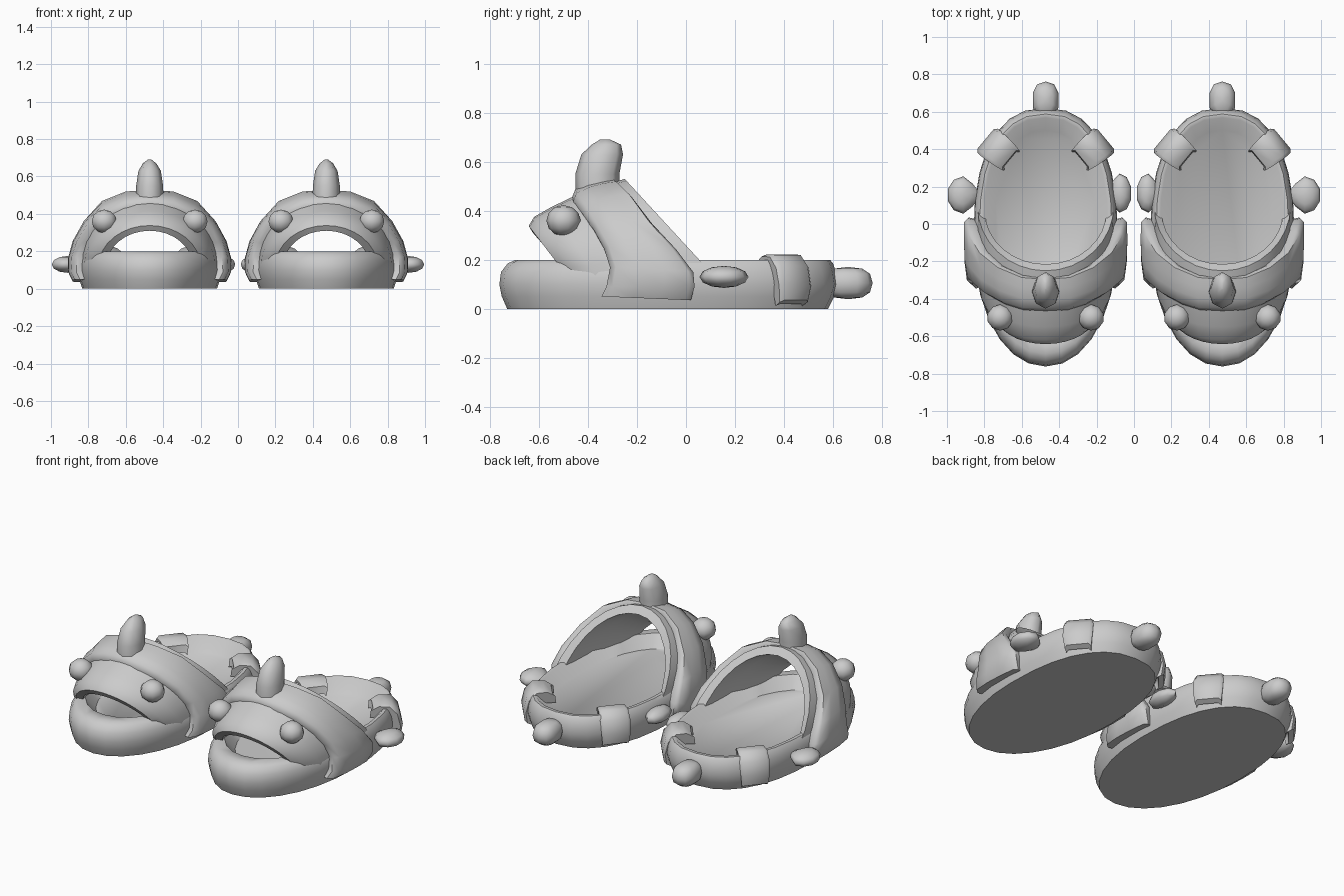
import bpy, bmesh, math
from mathutils import Vector

if "Cube" in bpy.data.objects:
    bpy.data.objects.remove(bpy.data.objects["Cube"])

CX = 0.4725  # centre of one slipper; the other is its mirror image
grey = bpy.data.materials.new("soft grey")
grey.diffuse_color = (0.6, 0.6, 0.6, 1)
grey.use_nodes = True
grey.node_tree.nodes["Principled BSDF"].inputs["Base Color"].default_value = grey.diffuse_color


def finish(name, bm, angle=50):
    """Move to the slipper centre, fix normals, mirror to make the pair."""
    bmesh.ops.translate(bm, verts=bm.verts, vec=(CX, 0, 0))
    bmesh.ops.recalc_face_normals(bm, faces=bm.faces)
    me = bpy.data.meshes.new(name)
    bm.to_mesh(me)
    bm.free()
    me.materials.append(grey)
    ob = bpy.data.objects.new(name, me)
    bpy.context.collection.objects.link(ob)
    bpy.ops.object.select_all(action='DESELECT')
    ob.select_set(True)
    bpy.context.view_layer.objects.active = ob
    bpy.ops.object.shade_smooth_by_angle(angle=math.radians(angle))
    ob.modifiers.new("pair", 'MIRROR').use_mirror_merge = False
    return ob


def loft(bm, rows, ring=True, loop=False):
    """Skin rows of points. ring: each row closes; loop: last row joins first."""
    vs = [[bm.verts.new(p) for p in r] for r in rows]
    n, m = len(vs), len(vs[0])
    for i in range(n if loop else n - 1):
        a, b = vs[i], vs[(i + 1) % n]
        for j in range(m if ring else m - 1):
            k = (j + 1) % m
            bm.faces.new((a[j], a[k], b[k], b[j]))
    if ring:
        bm.faces.new(vs[0])
        bm.faces.new(vs[-1])
    elif loop:
        bm.faces.new([r[0] for r in vs])
        bm.faces.new([r[-1] for r in vs])


def foot_ring(rx, y0, y1, z, n=28):
    """Foot outline: elliptical toe, slightly squarer heel."""
    c, ry, pts = (y0 + y1) / 2, (y1 - y0) / 2, []
    for i in range(n):
        t = 2 * math.pi * i / n
        e = 2 / 2.4 if math.sin(t) > 0 else 2 / 2.08
        f = lambda v: math.copysign(abs(v) ** e, v) if abs(v) > 1e-6 else 0
        pts.append((rx * f(math.cos(t)), c + ry * f(math.sin(t)), z))
    return pts


# sole with rounded rim and sloping walls down to the insole
bm = bmesh.new()
loft(bm, [foot_ring(*r) for r in (
    (.36, -.73, .58, 0), (.377, -.752, .605, .05), (.386, -.762, .62, .1),
    (.382, -.755, .612, .15), (.368, -.728, .6, .185), (.355, -.695, .588, .2),
    (.333, -.63, .568, .2), (.272, -.57, .5, .13))])
finish("sole", bm)


# arched upper shell with mouth opening: (half width, base y, base z, apex y, apex z)
def arch(w, by, bz, ay, az, n=16):
    pts = []
    for i in range(n + 1):
        t = math.pi * i / n
        s = math.sin(t)
        pts.append((w * math.cos(t), by + (ay - by) * s, bz + (az - bz) * s))
    return pts


bm = bmesh.new()
loft(bm, [arch(*a) for a in (
    (.365, .1, .15, -.25, .53), (.375, -.17, .13, -.4, .487),
    (.35, -.36, .12, -.55, .415), (.315, -.44, .12, -.62, .375),
    (.272, -.475, .12, -.642, .338), (.23, -.46, .12, -.625, .31),
    (.25, -.4, .12, -.52, .335), (.315, -.17, .12, -.36, .44),
    (.325, .07, .14, -.215, .49))], ring=False, loop=True)
finish("upper", bm, 50)

# thick band over the upper: front edge and rear edge of one half
front = [(0, -.465, .465), (.12, -.46, .45), (.22, -.43, .41), (.315, -.38, .335),
         (.37, -.335, .25), (.397, -.31, .17), (.402, -.325, .09), (.382, -.345, .05)]
rear = [(0, -.285, .52), (.125, -.275, .512), (.25, -.22, .462), (.345, -.14, .355),
        (.402, -.04, .245), (.425, .03, .15), (.42, .035, .09), (.395, .02, .035)]
both = lambda h: [Vector((-x, y, z)) for x, y, z in h[:0:-1]] + [Vector(p) for p in h]
F, R = both(front), both(rear)
hub = Vector((0, 0, .12))


def band_row(t, push):
    row = []
    for a, b in zip(F, R):
        p = a.lerp(b, t)
        d = Vector((p.x, 0, max(p.z - hub.z, 0))).normalized()
        row.append(p + d * push)
    return row


bm = bmesh.new()
loft(bm, [band_row(*r) for r in (
    (.04, -.05), (0, -.01), (.07, .018), (.35, .026), (.65, .022),
    (.94, .012), (1, -.01), (.97, -.05))], ring=False, loop=True)
finish("strap", bm, 55)

# curved horn on top of the strap: (centre y, z, half depth, half width)
bm = bmesh.new()
loft(bm, [[(w * math.cos(a * math.pi / 4), y + d * math.sin(a * math.pi / 4), z)
           for a in range(8)] for y, z, d, w in (
    (-.36, .46, .09, .075), (-.362, .55, .09, .072), (-.342, .63, .085, .06),
    (-.325, .67, .06, .036), (-.33, .69, .022, .01))])
finish("horn", bm, 60)


def blob(bm, centre, radii, taper=(0, 0, 0), full=1.0):
    """Low-poly rounded lump thinning towards taper; full < 1 makes it boxier."""
    vs = bmesh.ops.create_uvsphere(bm, u_segments=10, v_segments=6, radius=1)["verts"]
    t = Vector(taper)
    for v in vs:
        k = 1 - .45 * max(0, v.co.dot(t))
        along = t * v.co.dot(t)
        q = along + (v.co - along) * k
        q = [math.copysign(abs(x) ** full, x) if abs(x) > 1e-5 else 0 for x in q]
        v.co = [c + r * x for c, r, x in zip(centre, radii, q)]


# eyes
bm = bmesh.new()
for s in (-1, 1):
    blob(bm, (s * .243, -.5, .36), (.07, .07, .063))
finish("eyes", bm, 60)

# tail nub at the heel
bm = bmesh.new()
blob(bm, (0, .662, .105), (.071, .1, .066), full=.8)
finish("tail", bm, 60)

# flat side fins, larger on the outside
bm = bmesh.new()
blob(bm, (.44, .155, .13), (.0875, .1, .045), (-1, 0, 0))
blob(bm, (-.395, .165, .13), (.066, .105, .045), (1, 0, 0))
finish("side_fins", bm, 60)

# plates wrapped over the heel rim: (outward distance, height, half width)
bm = bmesh.new()
profile = [(-.09, .15, .062), (-.085, .195, .07), (-.04, .222, .078), (.02, .22, .084),
           (.062, .175, .086), (.08, .1, .084), (.07, .035, .075), (.04, .02, .07),
           (.02, .1, .07), (-.03, .15, .065)]
for s in (-1, 1):
    out = Vector((s * .77, .64, 0))
    side = Vector((s * .64, -.77, 0))
    base = Vector((s * .26, .403, 0))
    rows = []
    for k, shrink in ((-1, .014), (-.8, 0), (.8, 0), (1, .014)):
        rows.append([base + out * (r - shrink) + side * (w * k) + Vector((0, 0, z - shrink * .6))
                     for r, z, w in profile])
    loft(bm, rows)
finish("heel_plates", bm, 50)
